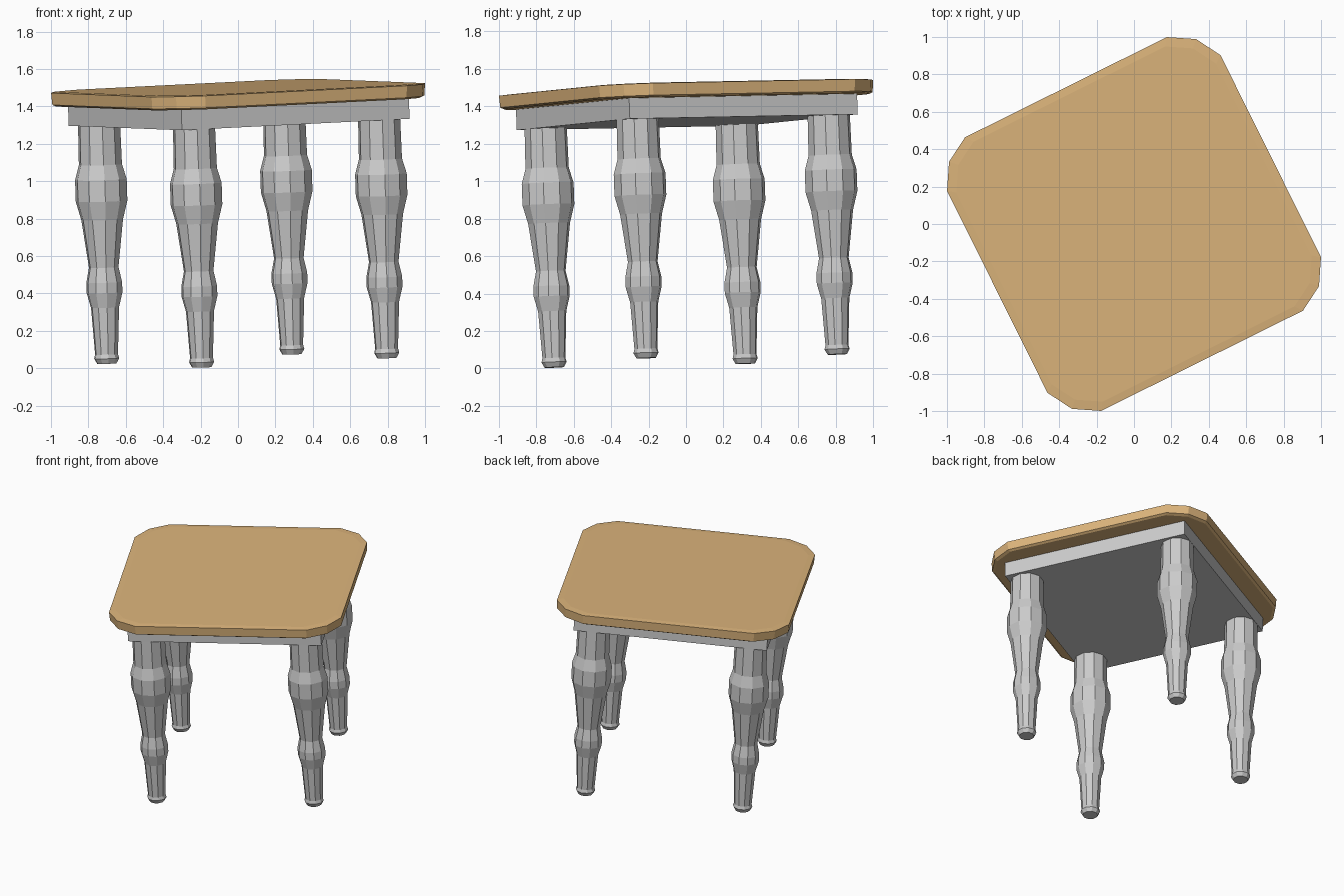
import bpy, bmesh, math
from mathutils import Matrix, Vector

if "Cube" in bpy.data.objects:
    bpy.data.objects.remove(bpy.data.objects["Cube"])

# Shared pose: table is turned about z and slightly tilted; local z = 0 is the top plane
turn = math.radians(26.4)
c, s = math.cos(turn), math.sin(turn)
gu, gv = 0.045, 0.0175
normal = Vector((-(gu * c - gv * s), -(gu * s + gv * c), 1)).normalized()
u_axis = Vector((c, s, gu)).normalized()
v_axis = normal.cross(u_axis)
pose = Matrix((u_axis, v_axis, normal)).transposed().to_4x4()
pose.translation = (0, 0, 1.5)


def loft(name, rings):
    """Join closed rings of points into a capped solid, bottom to top."""
    bm = bmesh.new()
    loops = [[bm.verts.new(p) for p in ring] for ring in rings]
    n = len(loops[0])
    for a, b in zip(loops, loops[1:]):
        for i in range(n):
            j = (i + 1) % n
            bm.faces.new((a[i], a[j], b[j], b[i]))
    bm.faces.new(loops[0][::-1])
    bm.faces.new(loops[-1])
    bmesh.ops.recalc_face_normals(bm, faces=bm.faces)
    mesh = bpy.data.meshes.new(name)
    bm.to_mesh(mesh)
    bm.free()
    obj = bpy.data.objects.new(name, mesh)
    bpy.context.collection.objects.link(obj)
    obj.matrix_world = pose
    return obj


# Tabletop: square with two-segment clipped corners
corner = [(0.817, 0.603), (0.738, 0.738), (0.603, 0.817)]
outline = []
for k in range(4):
    for x, y in corner:
        for _ in range(k):
            x, y = -y, x
        outline.append((x, y))
rim = [(0.975, -0.075), (0.995, -0.066), (1.0, -0.002), (0.95, 0.002)]
top = loft("tabletop", [[(x * f, y * f, z) for x, y in outline] for f, z in rim])
wood = bpy.data.materials.new("wood")
wood.diffuse_color = (0.72, 0.46, 0.2, 1)
wood.use_nodes = True
wood.node_tree.nodes["Principled BSDF"].inputs["Base Color"].default_value = wood.diffuse_color
top.data.materials.append(wood)

# Apron: solid slab under the top
h = 0.68
square = [(h, h), (-h, h), (-h, -h), (h, -h)]
loft("apron", [[(x, y, z) for x, y in square] for z in (-0.185, -0.07)])

# Legs: turned profile (radius, height above foot)
profile = [(0.052, 0), (0.068, 0.028), (0.062, 0.05), (0.076, 0.30), (0.097, 0.38),
           (0.097, 0.435), (0.08, 0.515), (0.113, 0.77), (0.14, 0.87), (0.14, 0.985),
           (0.117, 1.065), (0.114, 1.29)]
SIDES = 10
FOOT = -1.4615
for side, su in (("left", -1), ("right", 1)):
    for end, sv in (("front", -1), ("back", 1)):
        rings = [[(su * 0.553 + r * math.cos(2 * math.pi * i / SIDES),
                   sv * 0.57 + r * math.sin(2 * math.pi * i / SIDES),
                   FOOT + z) for i in range(SIDES)] for r, z in profile]
        loft(f"{end}_{side}_leg", rings)
